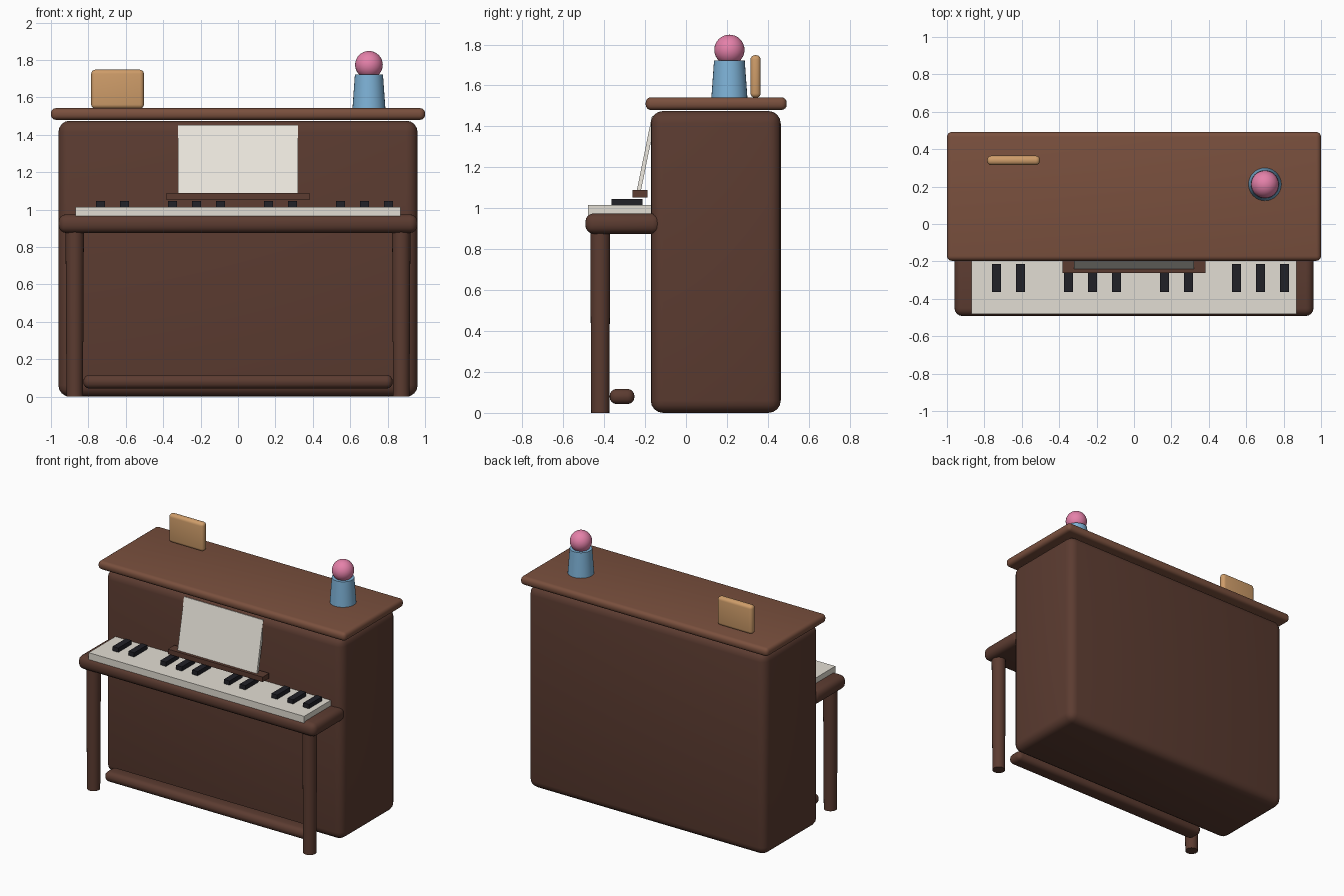
import bpy, bmesh, math
from mathutils import Matrix

if "Cube" in bpy.data.objects:
    bpy.data.objects.remove(bpy.data.objects["Cube"])


def material(name, r, g, b):
    m = bpy.data.materials.new(name)
    m.diffuse_color = [(c / 255) ** 2.2 for c in (r, g, b)] + [1]
    m.use_nodes = True
    m.node_tree.nodes["Principled BSDF"].inputs["Base Color"].default_value = m.diffuse_color
    return m


WOOD = material("dark_wood", 92, 62, 52)
LID = material("lid_wood", 121, 81, 64)
IVORY = material("ivory", 226, 221, 210)
BLACK = material("black_key", 38, 38, 44)
PAPER = material("paper", 238, 233, 223)
TAN = material("tan_wood", 205, 155, 105)
BLUE = material("blue_glaze", 125, 177, 214)
PINK = material("pink", 228, 128, 168)


def finish(name, bm, mat):
    mesh = bpy.data.meshes.new(name)
    bm.to_mesh(mesh)
    bm.free()
    mesh.materials.append(mat)
    ob = bpy.data.objects.new(name, mesh)
    bpy.context.collection.objects.link(ob)
    bpy.ops.object.select_all(action='DESELECT')
    ob.select_set(True)
    bpy.context.view_layer.objects.active = ob
    bpy.ops.object.shade_smooth_by_angle(angle=math.radians(40))
    return ob


def box(name, x, y, z, mat, bevel=0.0):
    """Box from (min, max) ranges with optional rounded edges."""
    bm = bmesh.new()
    bmesh.ops.create_cube(bm, size=1)
    size = [r[1] - r[0] for r in (x, y, z)]
    mid = [(r[0] + r[1]) / 2 for r in (x, y, z)]
    bmesh.ops.scale(bm, vec=size, verts=bm.verts)
    if bevel:
        bmesh.ops.bevel(bm, geom=bm.edges[:], offset=bevel, segments=4,
                        profile=0.5, affect='EDGES')
    ob = finish(name, bm, mat)
    ob.location = mid
    return ob


def cone(name, x, y, z0, z1, r0, r1, mat, sides=32):
    bm = bmesh.new()
    bmesh.ops.create_cone(bm, cap_ends=True, segments=sides, radius1=r0,
                          radius2=r1, depth=z1 - z0,
                          matrix=Matrix.Translation((0, 0, (z1 - z0) / 2)))
    ob = finish(name, bm, mat)
    ob.location = (x, y, z0)
    return ob


# Case and lid
box("piano_body", (-.96, .96), (-.172, .463), (0, 1.475), WOOD, .06)
box("top_lid", (-1, 1), (-.197, .492), (1.48, 1.542), LID, .026)

# Keyboard shelf and keys
box("key_bed", (-.96, .96), (-.492, -.122), (.875, .975), WOOD, .042)
box("white_keys", (-.87, .87), (-.48, -.16), (.965, 1.015), IVORY)
for i in (0, 1, 3, 4, 5, 7, 8, 10, 11, 12):
    x = -.735 + i * .1283
    box("black_key", (x - .023, x + .023), (-.364, -.213), (1.01, 1.046), BLACK)

# Front legs and foot rail
for side, sx in (("left", -1), ("right", 1)):
    cone("front_leg_" + side, sx * .873, -.419, 0, .9, .044, .049, WOOD, 24)
box("foot_rail", (-.827, .827), (-.373, -.252), (.043, .117), WOOD, .034)

# Music ledge and leaning sheet
box("music_ledge", (-.383, .383), (-.262, -.187), (1.052, 1.088), WOOD)
sheet = box("music_sheet", (-.32, .32), (-.01, .01), (-.188, .188), PAPER)
sheet.location = (0, -.194, 1.265)
sheet.rotation_euler = (math.radians(-11.5), 0, 0)

# Ornaments on the lid
box("picture_frame", (-.785, -.503), (.315, .365), (1.54, 1.748), TAN, .022)
cone("vase", .7, .212, 1.54, 1.722, .088, .075, BLUE)
bm = bmesh.new()
bmesh.ops.create_uvsphere(bm, u_segments=32, v_segments=16, radius=.074)
finish("vase_ball", bm, PINK).location = (.7, .212, 1.774)
